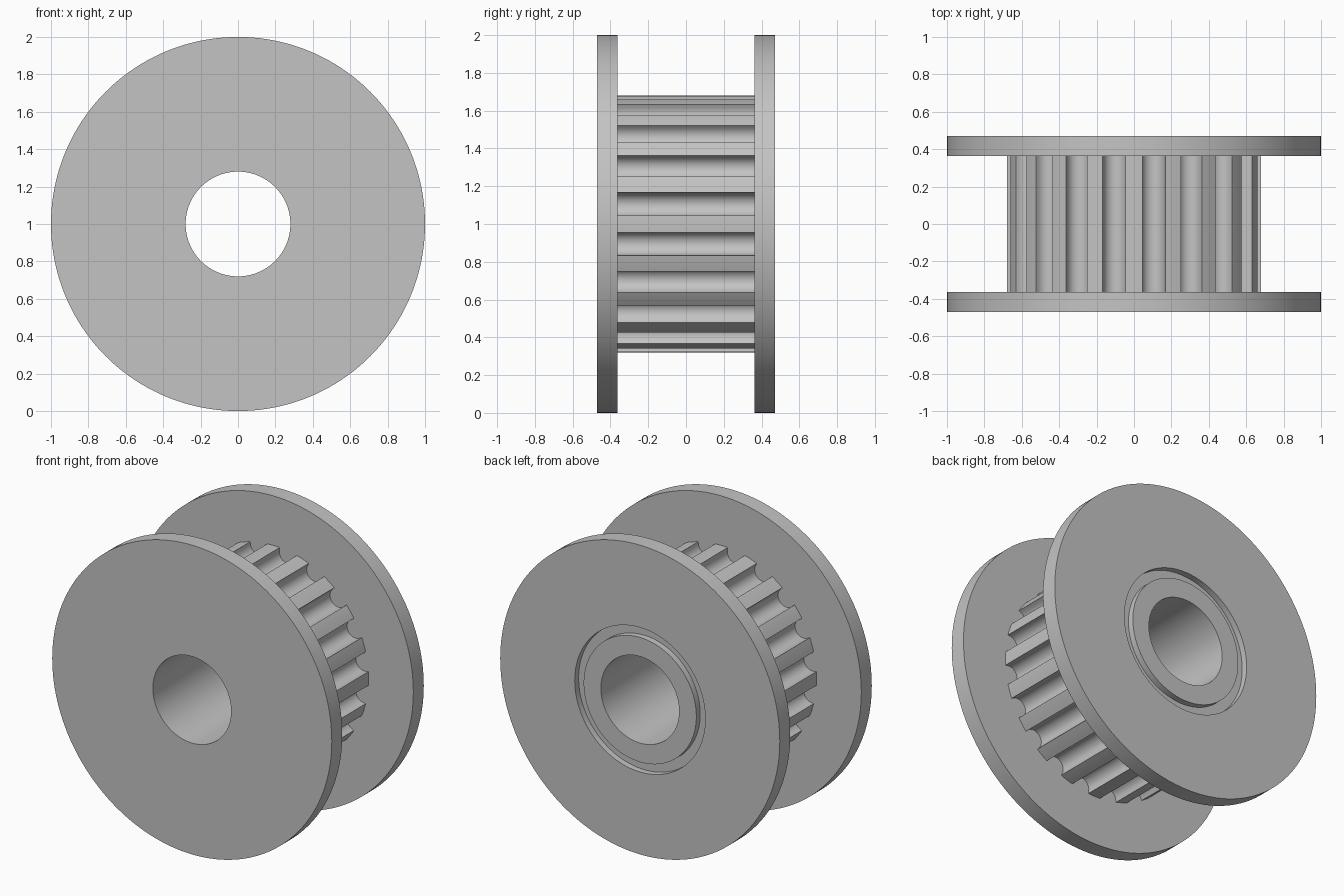
import bpy, bmesh
from math import sin, cos, pi, radians, sqrt

cube = bpy.data.objects.get("Cube")
if cube:
    bpy.data.objects.remove(cube, do_unlink=True)

# Main sizes
CENTRE_Z = 1.0
FLANGE_R, DRUM_R, BORE_R = 1.0, 0.68, 0.28
OUTER_Y, INNER_Y = 0.47, 0.363
TEETH, GROOVE_R, GROOVE_DEPTH = 20, 0.062, 0.083
RING_IN, RING_OUT, RING_DEPTH = 0.403, 0.467, 0.04

metal = bpy.data.materials.new("plain_grey_metal")
metal.use_nodes = True
grey = (0.55, 0.55, 0.55, 1)
metal.diffuse_color = grey
metal.node_tree.nodes["Principled BSDF"].inputs["Base Color"].default_value = grey


def make_loops(name, loops):
    """Bridge a closed series of equal vertex loops into a hollow solid."""
    bm = bmesh.new()
    rings = [[bm.verts.new(p) for p in loop] for loop in loops]
    for a, b in zip(rings, rings[1:] + rings[:1]):
        for i in range(len(a)):
            j = (i + 1) % len(a)
            bm.faces.new((a[i], a[j], b[j], b[i]))
    bmesh.ops.recalc_face_normals(bm, faces=bm.faces)
    mesh = bpy.data.meshes.new(name)
    bm.to_mesh(mesh)
    bm.free()
    obj = bpy.data.objects.new(name, mesh)
    bpy.context.collection.objects.link(obj)
    mesh.materials.append(metal)
    bpy.ops.object.select_all(action='DESELECT')
    obj.select_set(True)
    bpy.context.view_layer.objects.active = obj
    bpy.ops.object.shade_smooth_by_angle(angle=radians(30))
    return obj


def at_depth(outline, y):
    return [(x, y, z + CENTRE_Z) for x, z in outline]


def circle(r, n, start=0.0):
    return [(r * cos(start + 2 * pi * i / n), r * sin(start + 2 * pi * i / n))
            for i in range(n)]


def lathe(name, profile, n=160):
    return make_loops(name, [at_depth(circle(r, n), y) for r, y in profile])


# Flanges: plain disc in front, disc with a shallow ring groove at the back
lathe("front_flange", [(BORE_R, -OUTER_Y), (FLANGE_R, -OUTER_Y),
                       (FLANGE_R, -INNER_Y), (BORE_R, -INNER_Y)])
floor_y = OUTER_Y - RING_DEPTH
lathe("back_flange", [(BORE_R, INNER_Y), (FLANGE_R, INNER_Y), (FLANGE_R, OUTER_Y),
                      (RING_OUT, OUTER_Y), (RING_OUT, floor_y),
                      (RING_IN, floor_y), (RING_IN, OUTER_Y), (BORE_R, OUTER_Y)])

# One pitch of the drum: round-bottomed groove followed by a tooth tip
lip_r = sqrt(DRUM_R ** 2 - GROOVE_R ** 2)
bottom_r = DRUM_R - GROOVE_DEPTH + GROOVE_R
STEPS = 12
pitch = [(lip_r, -GROOVE_R)]
for k in range(STEPS + 1):
    t = pi * k / STEPS
    pitch.append((bottom_r - GROOVE_R * sin(t), -GROOVE_R * cos(t)))
pitch.append((lip_r, GROOVE_R))
for degrees in (7, 9, 11):
    a = radians(degrees)
    pitch.append((DRUM_R * cos(a), DRUM_R * sin(a)))

# Toothed drum, with a tooth at the top and grooves either side
gear = []
for i in range(TEETH):
    a = 2 * pi * (i + 0.5) / TEETH
    gear += [(u * cos(a) - v * sin(a), u * sin(a) + v * cos(a)) for u, v in pitch]
bore = circle(BORE_R, len(gear))
make_loops("toothed_drum", [at_depth(bore, -INNER_Y), at_depth(gear, -INNER_Y),
                            at_depth(gear, INNER_Y), at_depth(bore, INNER_Y)])
